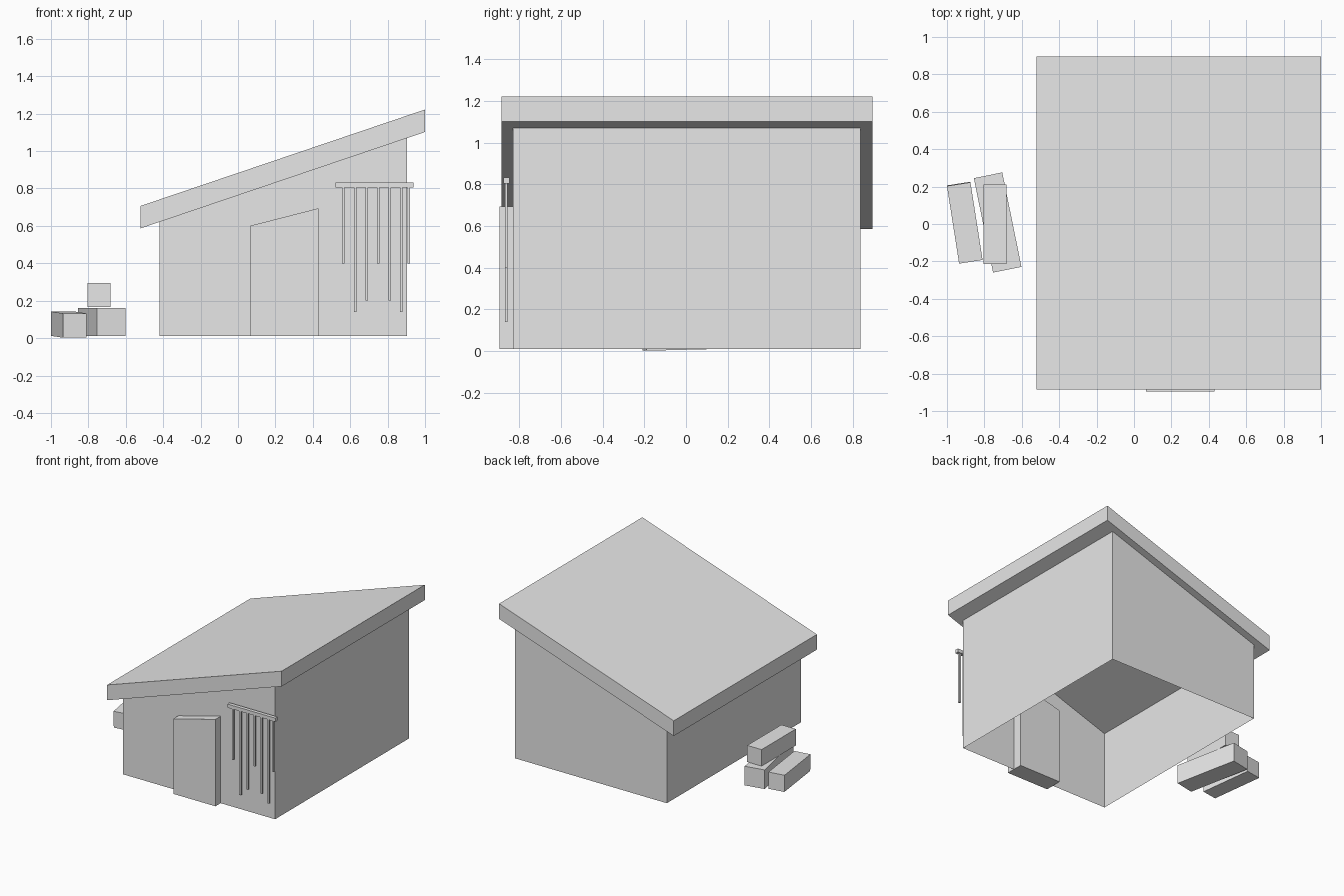
import bpy
import bmesh
from math import radians

cube = bpy.data.objects.get("Cube")
if cube:
    bpy.data.objects.remove(cube, do_unlink=True)

# One plain grey for everything
grey = bpy.data.materials.new("plain grey")
grey.use_nodes = True
GREY = (0.8, 0.8, 0.8, 1)
grey.diffuse_color = GREY
grey.node_tree.nodes["Principled BSDF"].inputs["Base Color"].default_value = GREY


def add_object(name, bm):
    mesh = bpy.data.meshes.new(name)
    bm.to_mesh(mesh)
    bm.free()
    mesh.materials.append(grey)
    obj = bpy.data.objects.new(name, mesh)
    bpy.context.collection.objects.link(obj)
    return obj


def prism(name, profile, y0, y1, open_edges=()):
    """Extrude an x-z profile along y; sides listed in open_edges are left out."""
    bm = bmesh.new()
    front = [bm.verts.new((x, y0, z)) for x, z in profile]
    back = [bm.verts.new((x, y1, z)) for x, z in profile]
    bm.faces.new(front)
    bm.faces.new(back[::-1])
    n = len(profile)
    for i in range(n):
        if i not in open_edges:
            j = (i + 1) % n
            bm.faces.new((front[j], front[i], back[i], back[j]))
    return add_object(name, bm)


def box(name, centre, size, turn=0, pitch=0):
    bm = bmesh.new()
    bmesh.ops.create_cube(bm, size=1)
    bmesh.ops.scale(bm, vec=size, verts=bm.verts)
    obj = add_object(name, bm)
    obj.location = centre
    obj.rotation_euler = (radians(pitch), 0, radians(turn))
    return obj


# Sloping roof slab
ROOF_LOW, ROOF_HIGH = (-0.52, 0.587), (1.0, 1.102)
SLOPE = (ROOF_HIGH[1] - ROOF_LOW[1]) / (ROOF_HIGH[0] - ROOF_LOW[0])
THICK = 0.12
prism("roof", [ROOF_LOW, ROOF_HIGH, (ROOF_HIGH[0], ROOF_HIGH[1] + THICK),
               (ROOF_LOW[0], ROOF_LOW[1] + THICK)], -0.885, 0.895)


def under_roof(x):
    return ROOF_LOW[1] + SLOPE * (x - ROOF_LOW[0])


# Thin walls, open at the floor and under the roof
FLOOR, WALL_L, WALL_R = 0.01, -0.42, 0.904
prism("walls", [(WALL_L, FLOOR), (WALL_R, FLOOR), (WALL_R, under_roof(WALL_R)),
                (WALL_L, under_roof(WALL_L))], -0.83, 0.838, open_edges=(0, 2))

# Door block with a slanted top, set through the front wall
prism("door", [(0.063, FLOOR), (0.43, FLOOR), (0.43, 0.694), (0.063, 0.6)],
      -0.895, -0.755)

# Hanging rail and its strips
RAIL_Y, RAIL_Z = -0.862, 0.818
box("hanging_rail", (0.73, RAIL_Y, RAIL_Z), (0.418, 0.028, 0.028))
strips = [(0.562, 0.40), (0.626, 0.14), (0.688, 0.20), (0.749, 0.40),
          (0.811, 0.20), (0.872, 0.14), (0.912, 0.40)]
for i, (x, bottom) in enumerate(strips):
    box(f"hanging_strip_{i + 1}", (x, RAIL_Y, (bottom + RAIL_Z) / 2),
        (0.014, 0.013, RAIL_Z - bottom))

# Stacked timber blocks beside the low wall
box("timber_outer", (-0.905, 0.007, 0.072), (0.127, 0.42, 0.13), turn=8.9, pitch=1.4)
box("timber_inner", (-0.729, 0.008, 0.087), (0.155, 0.515, 0.15), turn=11.5)
box("timber_top", (-0.743, -0.002, 0.23), (0.125, 0.425, 0.13))
